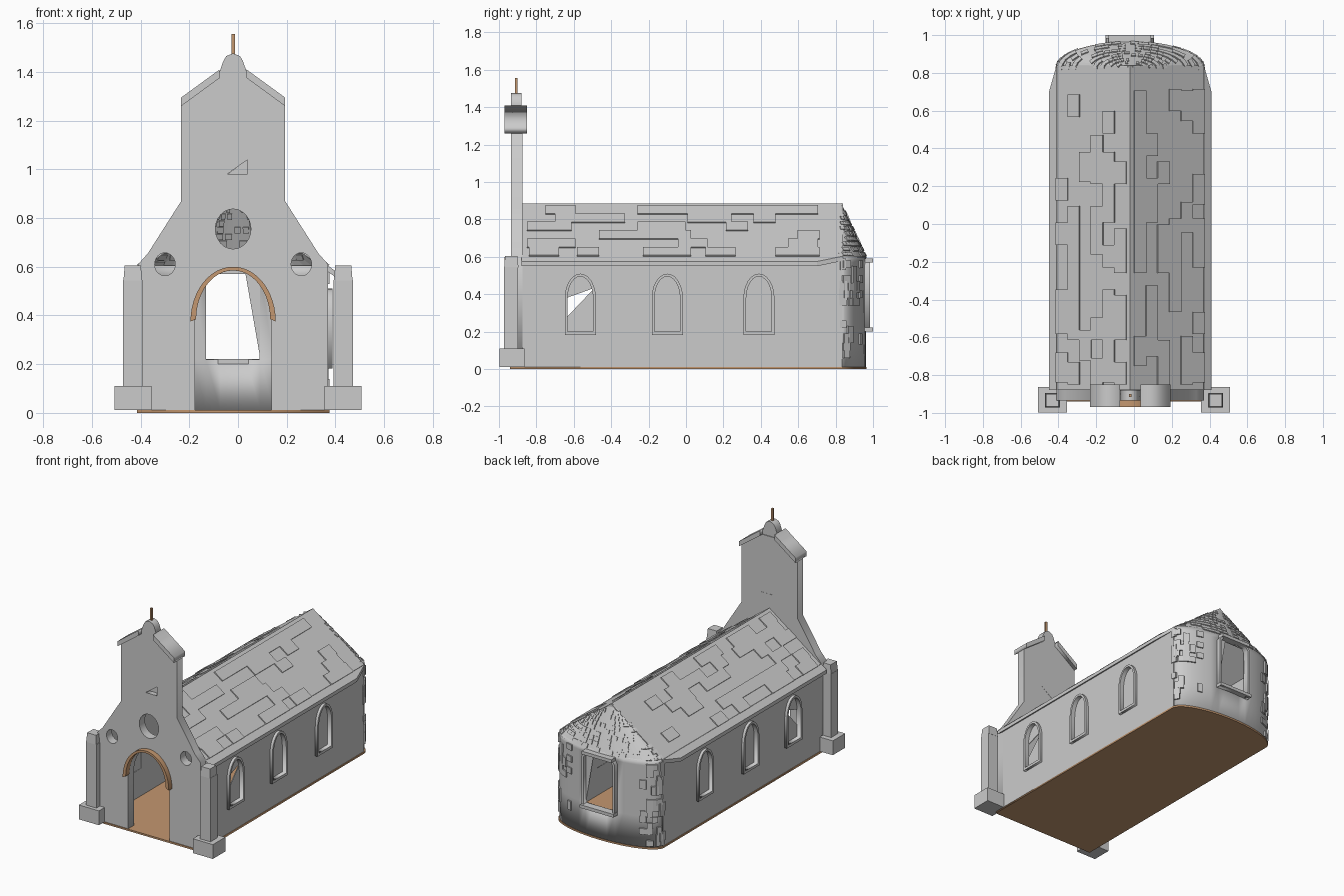
import bpy, bmesh, math, random
from mathutils import Vector, Matrix

if "Cube" in bpy.data.objects:
    bpy.data.objects.remove(bpy.data.objects["Cube"])

random.seed(7)
C = -0.02                      # x of the church centre line
brown = bpy.data.materials.new("brown")
brown.diffuse_color = (0.55, 0.31, 0.16, 1)
brown.use_nodes = True
brown.node_tree.nodes["Principled BSDF"].inputs["Base Color"].default_value = brown.diffuse_color


def finish(name, bm, mat=None):
    bmesh.ops.recalc_face_normals(bm, faces=bm.faces)
    me = bpy.data.meshes.new(name)
    bm.to_mesh(me)
    bm.free()
    ob = bpy.data.objects.new(name, me)
    bpy.context.collection.objects.link(ob)
    if mat:
        me.materials.append(mat)
    return ob


def plate(name, loops, axis, lo, hi, mat=None):
    """Flat outline with holes, extruded along an axis between lo and hi."""
    cu = bpy.data.curves.new(name, 'CURVE')
    cu.dimensions, cu.fill_mode = '2D', 'BOTH'
    cu.extrude = (hi - lo) / 2
    for pts in loops:
        s = cu.splines.new('POLY')
        s.points.add(len(pts) - 1)
        for p, q in zip(s.points, pts):
            p.co = (q[0], q[1], 0, 1)
        s.use_cyclic_u = True
    tmp = bpy.data.objects.new(name + "_curve", cu)
    bpy.context.collection.objects.link(tmp)
    dg = bpy.context.evaluated_depsgraph_get()
    me = bpy.data.meshes.new_from_object(tmp.evaluated_get(dg))
    bpy.data.objects.remove(tmp)
    bm = bmesh.new()
    bm.from_mesh(me)
    bmesh.ops.remove_doubles(bm, verts=bm.verts, dist=1e-5)
    mid, q = (lo + hi) / 2, math.pi / 2
    if axis == 'y':
        m = Matrix.Translation((C, mid, 0)) @ Matrix.Rotation(q, 4, 'X')
    elif axis == 'x':
        m = Matrix.Translation((mid, 0, 0)) @ Matrix.Rotation(q, 4, 'Z') @ Matrix.Rotation(q, 4, 'X')
    else:
        m = Matrix.Translation((C, 0, mid))
    bm.transform(m)
    return finish(name, bm, mat)


def block(bm, c, u, v, w, h, d):
    """Box centred at c, w along u, h along v, d along their normal."""
    u = Vector(u).normalized()
    v = Vector(v)
    v = (v - u * v.dot(u)).normalized()
    n = u.cross(v)
    m = Matrix((u * w, v * h, n * d)).transposed().to_4x4()
    bmesh.ops.create_cube(bm, size=1, matrix=Matrix.Translation(c) @ m)


def box(name, x0, x1, y0, y1, z0, z1, mat=None):
    bm = bmesh.new()
    block(bm, Vector(((x0 + x1) / 2, (y0 + y1) / 2, (z0 + z1) / 2)),
          (1, 0, 0), (0, 1, 0), x1 - x0, y1 - y0, z1 - z0)
    return finish(name, bm, mat)


def arc(cx, cz, rx, rz, a0=0, a1=180, n=16):
    return [(cx + rx * math.cos(math.radians(a0 + (a1 - a0) * i / n)),
             cz + rz * math.sin(math.radians(a0 + (a1 - a0) * i / n))) for i in range(n + 1)]


def arch(cx, w, bottom, spring, rise):
    return [(cx - w, bottom), (cx + w, bottom)] + arc(cx, spring, w, rise, n=12)


def ring(cx, cz, rx, rz):
    return arc(cx, cz, rx, rz, 0, 345, 23)


# floor slab with rounded apse end
plate("floor", [[(-0.395, -0.94), (0.395, -0.94)] + arc(0, 0.83, 0.395, 0.135, n=24)],
      'z', 0, 0.012, brown)

# front facade with door, round windows and shallow triangular recess
half = [(0.39, 0.01), (0.39, 0.61), (0.35, 0.655), (0.213, 0.87), (0.213, 1.26), (0.055, 1.375)]
outline = half + [(-x, z) for x, z in half[::-1]]
door = arc(0, 0.38, 0.157, 0.205, 180, 0, 20)
outline += [(-0.157, 0.01)] + door + [(0.157, 0.01)]
tri = [(-0.025, 0.98), (0.06, 0.98), (0.06, 1.04)]
plate("facade", [outline, ring(0, 0.755, 0.073, 0.082), ring(0.28, 0.61, 0.042, 0.047),
                 ring(-0.28, 0.61, 0.042, 0.047), tri], 'y', -0.935, -0.875)
plate("recess_back", [[(-0.03, 0.975), (0.065, 0.975), (0.065, 1.045)]], 'y', -0.90, -0.876)

# door arch moulding
plate("door_arch", [arc(0, 0.375, 0.175, 0.225, 0, 180, 24)
                    + arc(0, 0.385, 0.152, 0.2, 180, 0, 24)], 'y', -0.97, -0.93, brown)

# gable copings, finial and spike
for s, side in ((-1, "left"), (1, "right")):
    plate("coping_" + side, [[(s * 0.213, 1.26), (s * 0.213, 1.295), (s * 0.055, 1.41),
                              (s * 0.055, 1.375)]], 'y', -0.97, -0.85)
fin = [(0.07, 1.36), (0.04, 1.445), (0.028, 1.465), (0, 1.476)]
plate("finial", [fin + [(-x, z) for x, z in fin[-2::-1]]], 'y', -0.935, -0.88)
box("spike", C - 0.007, C + 0.007, -0.915, -0.901, 1.46, 1.555, brown)

# corner posts
for s, side in ((-1, "left"), (1, "right")):
    x = s * 0.432
    box("post_base_" + side, x - 0.076, x + 0.076, -0.997, -0.863, 0.012, 0.11)
    box("post_shaft_" + side, x - 0.04, x + 0.04, -0.972, -0.897, 0.1, 0.545)
    bm = bmesh.new()
    bmesh.ops.create_cone(bm, cap_ends=True, segments=4, radius1=0.054, radius2=0.047, depth=0.062,
                          matrix=Matrix.Translation((x, -0.934, 0.574)) @ Matrix.Rotation(math.pi / 4, 4, 'Z'))
    finish("post_cap_" + side, bm)

# side walls, window frames and panes
centres = (-0.565, -0.10, 0.39)
for s, side in ((-1, "left"), (1, "right")):
    def span(a, b):
        return sorted((C + s * a, C + s * b))
    wall = [(-0.88, 0.01), (0.835, 0.01), (0.835, 0.605), (-0.88, 0.605)]
    plate("side_wall_" + side, [wall] + [arch(c, 0.07, 0.2, 0.38, 0.12) for c in centres],
          'x', *span(0.37, 0.39))
    for i, c in enumerate(centres):
        plate(f"window_frame_{side}_{i}", [arch(c, 0.083, 0.182, 0.38, 0.13),
                                           arch(c, 0.068, 0.2, 0.38, 0.115)], 'x', *span(0.372, 0.408))
        if i:
            plate(f"window_pane_{side}_{i}", [arch(c, 0.072, 0.195, 0.38, 0.12)], 'x', *span(0.372, 0.378))
    # broken pane of the first window
    plate("pane_lower_" + side, [[(-0.64, 0.195), (-0.492, 0.195), (-0.492, 0.43), (-0.64, 0.275)]],
          'x', *span(0.372, 0.378))
    plate("pane_upper_" + side, [[(-0.64, 0.38), (-0.5, 0.43)] + arc(-0.565, 0.38, 0.072, 0.12, 30, 180, 10)],
          'x', *span(0.372, 0.378))

# main roof: two slopes with clipped rear corners
K = 0.31 / 0.43
def roof_point(x, y):
    return Vector((C + x, y, 0.885 - K * abs(x)))

bm = bmesh.new()
for s in (-1, 1):
    pts = [(0, -0.88), (s * 0.43, -0.88), (s * 0.43, 0.7), (s * 0.39, 0.84), (0, 0.84)]
    low = [bm.verts.new(roof_point(*p) - Vector((0, 0, 0.025))) for p in pts]
    top = [bm.verts.new(roof_point(*p)) for p in pts]
    bm.faces.new(top)
    bm.faces.new(low)
    for i in range(5):
        j = (i + 1) % 5
        bm.faces.new((low[i], low[j], top[j], top[i]))
finish("roof", bm)

# raised roof tile patches
bm = bmesh.new()
for s in (-1, 1):
    for row in range(6):
        for col in range(13):
            if random.random() < 0.4:
                y = -0.79 + 0.118 * col + (0.03 if row % 2 else 0)
                if y > 0.66:
                    continue
                block(bm, roof_point(s * (0.05 + 0.062 * row), y), (0, 1, 0), (s, 0, -K),
                      0.118 if random.random() < 0.6 else 0.16, 0.077, 0.014)
finish("roof_tiles", bm)

# apse wall with rear window opening
def rim(deg, z, a=0.385, b=0.132):
    t = math.radians(deg)
    return Vector((C + a * math.cos(t), 0.83 + b * math.sin(t), z))

angs = [0, 8, 16, 24, 32, 40, 48, 56, 64, 73, 82, 90]
angs += [180 - a for a in angs[-2::-1]]
bm = bmesh.new()
grid = [[bm.verts.new(rim(a, z)) for a in angs] for z in (0.01, 0.22, 0.57, 0.605)]
for r in range(3):
    for c in range(len(angs) - 1):
        if not (r == 1 and 73 <= angs[c] < 107):
            bm.faces.new((grid[r][c], grid[r][c + 1], grid[r + 1][c + 1], grid[r + 1][c]))
apse = finish("apse_wall", bm)
sol = apse.modifiers.new("thickness", 'SOLIDIFY')
sol.thickness = 0.015
bpy.context.view_layer.objects.active = apse
apse.select_set(True)
bpy.ops.object.shade_smooth_by_angle()

# conical apse roof
APEX = Vector((C, 0.83, 0.887))
bm = bmesh.new()
tip = bm.verts.new(APEX)
edge = [bm.verts.new(rim(a, 0.595, 0.39, 0.135)) for a in angs]
for a, b in zip(edge, edge[1:]):
    bm.faces.new((a, b, tip))
finish("apse_roof", bm)

# stones on the apse wall and roof
bm = bmesh.new()
for side in (0, 1):
    for row in range(14):
        for a in (4, 12, 21, 30, 40, 50):
            if random.random() < (0.42 if a < 35 else 0.22):
                d = 180 - a if side else a
                block(bm, rim(d, 0.04 + row * 0.04), rim(d + 1, 0) - rim(d - 1, 0), (0, 0, 1),
                      random.uniform(0.03, 0.05), random.choice((0.04, 0.04, 0.06)), 0.016)
finish("apse_stones", bm)
bm = bmesh.new()
for row in range(9):
    f = 0.06 + row * 0.095
    n = int(26 - 18 * f)
    for i in range(n):
        if random.random() < 0.55:
            d = 180 * (i + 0.5) / n
            base = rim(d, 0.595, 0.39, 0.135)
            u = rim(d + 1, 0) - rim(d - 1, 0)
            block(bm, base.lerp(APEX, f), u, APEX - base, 0.04 * (1 - f) + 0.006, 0.026, 0.012)
finish("apse_roof_stones", bm)

# rear window frame, hood, sill and broken pane
plate("rear_window_frame", [[(-0.128, 0.2), (0.122, 0.2), (0.122, 0.55), (0.1, 0.585), (-0.105, 0.585), (-0.128, 0.55)],
                            [(-0.112, 0.22), (0.108, 0.22), (0.108, 0.545), (0.09, 0.57), (-0.092, 0.57), (-0.112, 0.545)]],
      'y', 0.945, 0.985)
box("rear_window_hood", C - 0.115, C + 0.11, 0.95, 1.0, 0.57, 0.592)
box("rear_window_sill", C - 0.13, C + 0.125, 0.95, 1.0, 0.2, 0.222)
plate("rear_window_pane", [[(0.05, 0.575), (0.112, 0.22), (0.112, 0.575)]], 'y', 0.948, 0.954)
